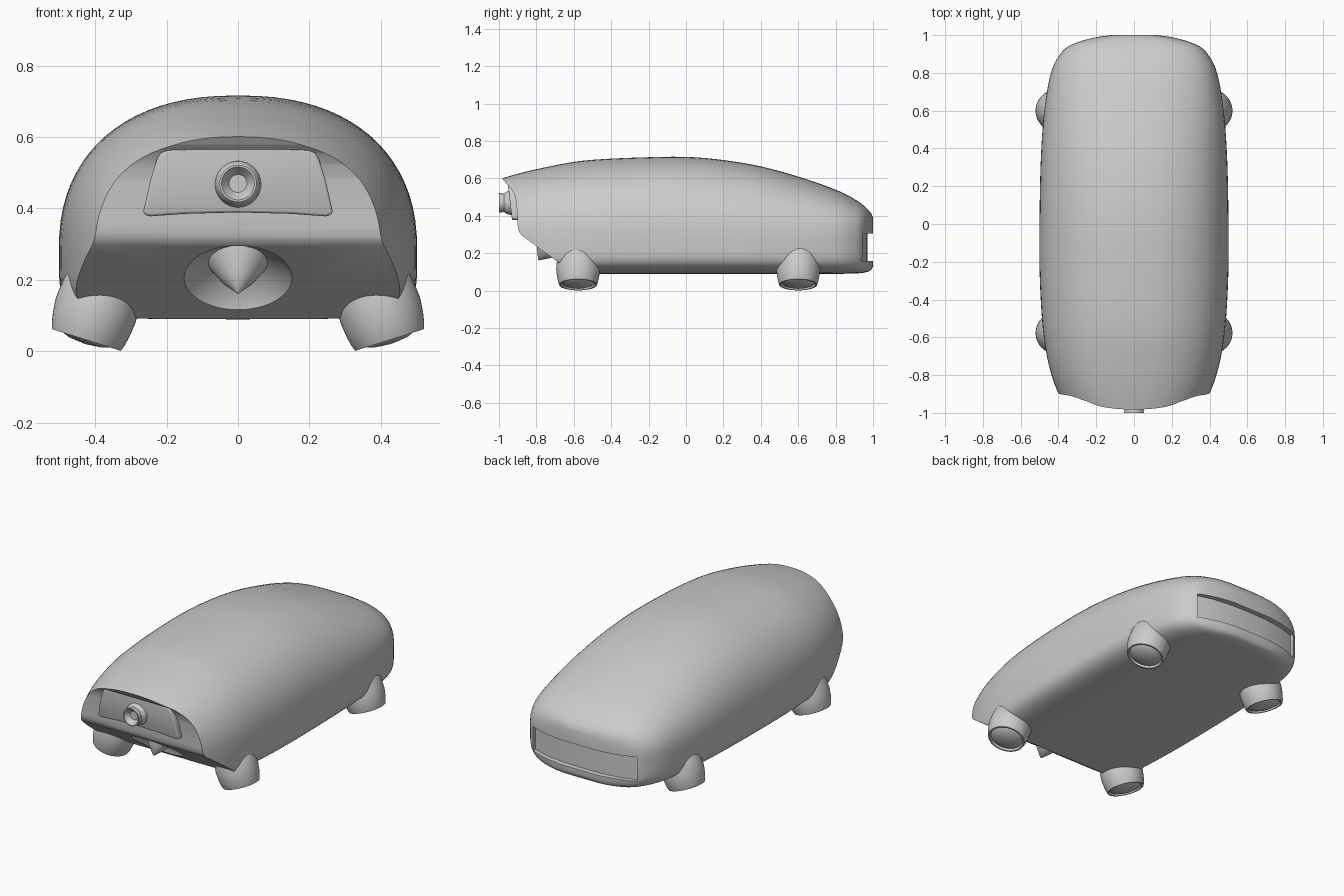
import bpy, bmesh, math
from mathutils import Vector, Matrix

if "Cube" in bpy.data.objects:
    bpy.data.objects.remove(bpy.data.objects["Cube"])


def finish(name, bm):
    bmesh.ops.remove_doubles(bm, verts=bm.verts, dist=1e-5)
    bmesh.ops.recalc_face_normals(bm, faces=bm.faces)
    me = bpy.data.meshes.new(name)
    bm.to_mesh(me)
    bm.free()
    ob = bpy.data.objects.new(name, me)
    bpy.context.collection.objects.link(ob)
    return ob


def activate(ob):
    bpy.ops.object.select_all(action='DESELECT')
    ob.select_set(True)
    bpy.context.view_layer.objects.active = ob


def smooth(ob, angle=35):
    activate(ob)
    bpy.ops.object.shade_smooth_by_angle(angle=math.radians(angle))


def bridge(bm, rings, caps=True):
    n = len(rings[0])
    for a, b in zip(rings, rings[1:]):
        for i in range(n):
            j = (i + 1) % n
            bm.faces.new((a[i], a[j], b[j], b[i]))
    if caps:
        bm.faces.new(rings[0])
        bm.faces.new(rings[-1])


def prism(name, pts, axis, lo, hi):
    place = {'x': lambda t, p, q: (t, p, q), 'y': lambda t, p, q: (p, t, q),
             'z': lambda t, p, q: (p, q, t)}[axis]
    bm = bmesh.new()
    bridge(bm, [[bm.verts.new(place(t, p, q)) for p, q in pts] for t in (lo, hi)])
    return finish(name, bm)


def lathe(name, profile, origin, direction, seg=48):
    rot = Vector(direction).to_track_quat('Z', 'Y').to_matrix().to_4x4()
    m = Matrix.Translation(origin) @ rot
    bm = bmesh.new()
    rings = [[bm.verts.new(m @ Vector((r * math.cos(k * math.tau / seg),
                                       r * math.sin(k * math.tau / seg), h)))
              for k in range(seg)] for r, h in profile]
    bridge(bm, rings, caps=False)
    return finish(name, bm)


def spline(rows, steps):
    out = []
    for i in range(len(rows) - 1):
        a, b, c, d = (rows[max(i - 1, 0)], rows[i], rows[i + 1],
                      rows[min(i + 2, len(rows) - 1)])
        for s in range(steps):
            t = s / steps
            out.append([0.5 * (2 * q + (r - p) * t + (2 * p - 5 * q + 4 * r - u) * t * t
                               + (3 * q - p - 3 * r + u) * t ** 3)
                        for p, q, r, u in zip(a, b, c, d)])
    return out + [list(rows[-1])]


def cut(ob, cutter):
    activate(ob)
    mod = ob.modifiers.new("cut", 'BOOLEAN')
    mod.operation, mod.solver, mod.object = 'DIFFERENCE', 'EXACT', cutter
    bpy.ops.object.modifier_apply(modifier=mod.name)
    bpy.data.objects.remove(cutter, do_unlink=True)


def mirrored(half):
    return half + [(-x, z) for x, z in reversed(half) if x > 1e-6]


# Body shell: superellipse sections (y, half width, top, bottom, roundness)
sections = [(-1.05, .325, .58, .09, 2.3), (-.9, .40, .625, .09, 2.3),
            (-.75, .45, .66, .09, 2.3), (-.55, .483, .695, .09, 2.3),
            (-.25, .5, .712, .09, 2.3), (.05, .5, .713, .09, 2.3),
            (.35, .493, .675, .09, 2.3), (.6, .475, .61, .09, 2.35),
            (.8, .44, .54, .09, 2.5), (.9, .39, .49, .092, 2.7),
            (.95, .33, .455, .096, 3.0), (.985, .22, .42, .107, 3.3),
            (1.0, .12, .39, .13, 3.5)]
MID, SEG = .28, 80
bm = bmesh.new()
rings = []
for y, w, top, bottom, n in spline(sections, 5):
    ring = []
    for k in range(SEG):
        c, s = math.cos(k * math.tau / SEG), math.sin(k * math.tau / SEG)
        e = n if s > 0 else 5
        h = top - MID if s > 0 else MID - bottom
        ring.append(bm.verts.new((math.copysign(abs(c) ** (2 / e), c) * w, y,
                                  MID + math.copysign(abs(s) ** (2 / e), s) * h)))
    rings.append(ring)
bridge(bm, rings)
body = finish("body", bm)

# Front face with overhanging brow and slanted chin
face = [(-1.3, .68), (-1.0, .68), (-.985, .605), (-.965, .577), (-.94, .553), (-.92, .52),
        (-.908, .48), (-.902, .40), (-.899, .335), (-.893, .315), (-.88, .297),
        (-.45, -.02), (-1.3, -.02)]
cut(body, prism("front_cutter", face, 'x', -.8, .8))

# Round bowl in the chin
out = Vector((0, -.59, -.807)).normalized()
chin = Vector((0, -.758, .205))
arc = [(.202 * math.sin(i * math.pi / 24), -.202 * math.cos(i * math.pi / 24))
       for i in range(25)]
cut(body, lathe("bowl_cutter", arc, chin + out * .132, out, 64))

# Rear slot, its floor following the curved tail
slot = mirrored([(0, .97), (.12, .967), (.24, .952), (.34, .922), (.34, 1.2)])
cut(body, prism("slot_cutter", slot, 'z', .16, .305))
smooth(body)

# Cone standing in the chin bowl
smooth(lathe("chin_cone", [(0, -.085), (.095, -.075), (.085, -.055), (.045, .005),
                           (.004, .05), (0, .051)], chin, out))

# Raised panel on the front face
outline = mirrored([(0, .389), (.15, .385), (.245, .378), (.262, .382), (.265, .392),
                    (.245, .48), (.226, .54), (.215, .556), (.195, .565), (.1, .575),
                    (0, .579)])
panel = prism("front_panel", outline, 'y', -.93, -.88)
for v in panel.data.vertices:
    v.co.y -= (v.co.z - .378) * .12
activate(panel)
bev = panel.modifiers.new("bevel", 'BEVEL')
bev.width, bev.segments, bev.limit_method = .008, 3, 'ANGLE'
bev.angle_limit = math.radians(60)
bpy.ops.object.modifier_apply(modifier=bev.name)
smooth(panel, 40)

# Stubby nozzle on the panel
smooth(lathe("front_nozzle", [(0, .0), (.075, .0), (.068, .02), (.063, .035), (.061, .048),
                              (.05, .062), (.052, .09), (.046, .09), (.025, .062),
                              (0, .062)], (0, -.91, .47), (0, -1, 0)))

# Four leaning wheel pods with a grooved dome underneath
pod = [(0, -.010), (.05, -.005), (.08, .007), (.088, .014), (.093, .002), (.101, .002),
       (.107, .02), (.113, .05), (.117, .09), (.112, .15), (.095, .205), (.06, .245),
       (0, .26)]
for end, y in (("front", -.577), ("rear", .6)):
    for side, s in (("left", -1), ("right", 1)):
        smooth(lathe(f"{end}_{side}_wheel_pod", pod, (.425 * s, y, .03),
                     (-.3 * s, 0, .954)))
